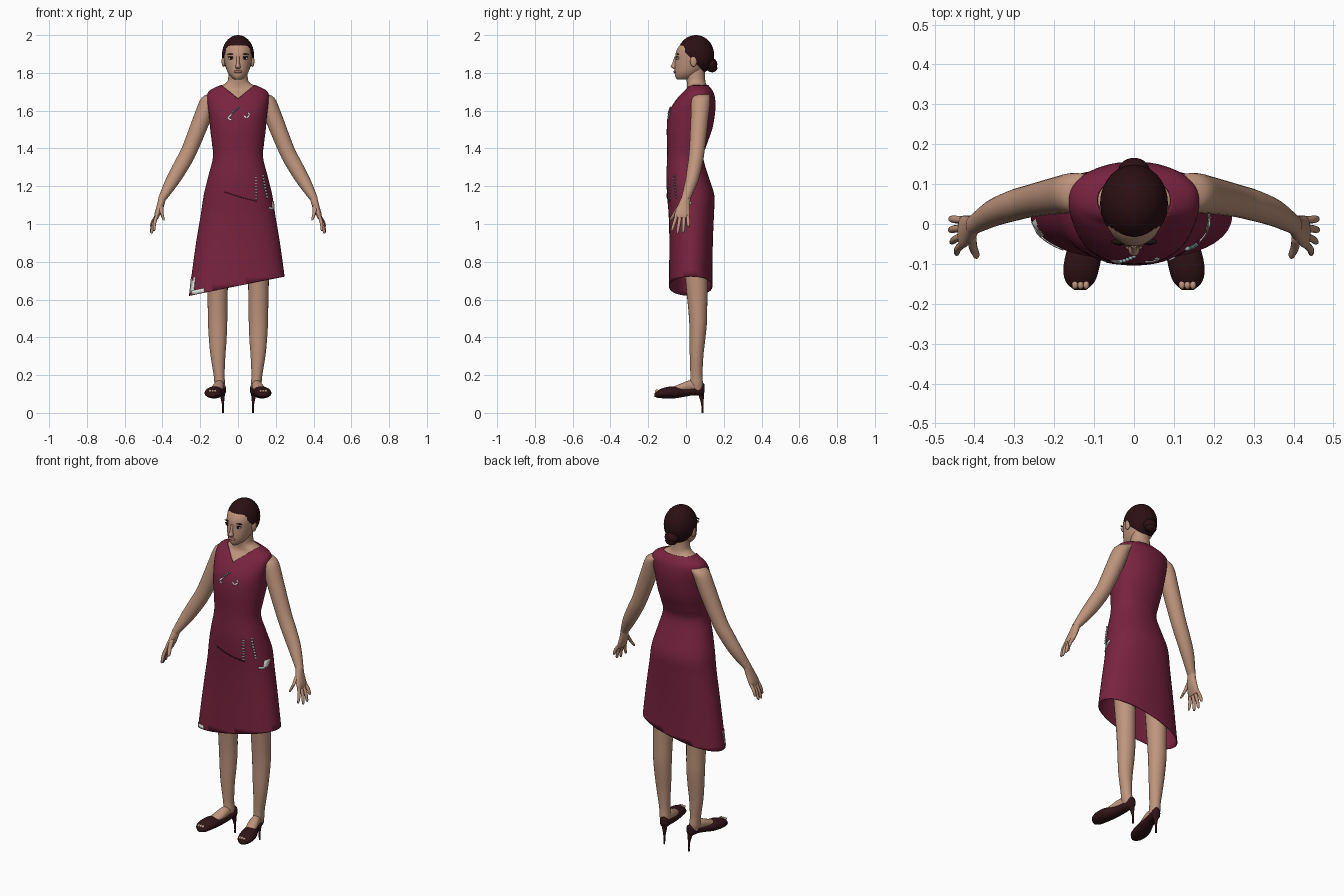
import bpy, bmesh, math
from mathutils import Vector, Matrix

cube = bpy.data.objects.get("Cube")
if cube:
    bpy.data.objects.remove(cube)


def material(name, r, g, b):
    m = bpy.data.materials.new(name)
    m.use_nodes = True
    m.diffuse_color = (r, g, b, 1)
    bsdf = next(n for n in m.node_tree.nodes if n.type == 'BSDF_PRINCIPLED')
    bsdf.inputs["Base Color"].default_value = (r, g, b, 1)
    return m


MAROON = material("maroon cloth", .19, .017, .05)
SEAM = material("dark seam", .06, .006, .015)
SKIN = material("skin", .52, .30, .205)
LIPS = material("lips", .33, .14, .11)
HAIR = material("dark brown hair", .024, .005, .007)
SHOE = material("dark shoe leather", .03, .007, .009)
WHITE = material("white trim", .8, .8, .78)
TEAL = material("grey teal beads", .3, .42, .42)
DARK = material("eye dark", .012, .006, .006)

made = []
X, Y, Z = Vector((1, 0, 0)), Vector((0, 1, 0)), Vector((0, 0, 1))


def finish(name, bm, mat, mirror=False, thick=0):
    bmesh.ops.recalc_face_normals(bm, faces=bm.faces)
    me = bpy.data.meshes.new(name)
    bm.to_mesh(me)
    bm.free()
    me.materials.append(mat)
    ob = bpy.data.objects.new(name, me)
    bpy.context.collection.objects.link(ob)
    if mirror:
        ob.modifiers.new("mirror", 'MIRROR')
    if thick:
        ob.modifiers.new("thickness", 'SOLIDIFY').thickness = thick
    made.append(ob)
    return ob


def smooth_rows(rows, steps):
    """Catmull-Rom interpolation of any tuples."""
    out = []
    for i in range(len(rows) - 1):
        quad = [rows[max(i - 1, 0)], rows[i], rows[i + 1], rows[min(i + 2, len(rows) - 1)]]
        for k in range(steps):
            t = k / steps
            out.append(tuple(
                b + .5 * t * (c - a + t * (2 * a - 5 * b + 4 * c - d + t * (3 * (b - c) + d - a)))
                for a, b, c, d in zip(*quad)))
    return out + [rows[-1]]


def loft_mesh(rows, u=X, v=Y, sides=24, steps=4, power=2, caps=True):
    """Rows of (x, y, z, radius along u, radius along v)."""
    bm = bmesh.new()
    rings = []
    for x, y, z, ru, rv in smooth_rows(rows, steps):
        ring = []
        for i in range(sides):
            a = math.tau * i / sides
            c, s = math.cos(a), math.sin(a)
            c = math.copysign(abs(c) ** (2 / power), c)
            s = math.copysign(abs(s) ** (2 / power), s)
            ring.append(bm.verts.new(Vector((x, y, z)) + u * ru * c + v * rv * s))
        rings.append(ring)
    for lo, hi in zip(rings, rings[1:]):
        for i in range(sides):
            j = (i + 1) % sides
            bm.faces.new((lo[i], lo[j], hi[j], hi[i]))
    if caps:
        bm.faces.new(rings[0])
        bm.faces.new(rings[-1])
    return bm


def loft(name, mat, rows, mirror=False, **kw):
    return finish(name, loft_mesh(rows, **kw), mat, mirror)


def ball(name, mat, centre, radii, mirror=False, seg=20):
    bm = bmesh.new()
    bmesh.ops.create_uvsphere(bm, u_segments=seg, v_segments=seg // 2 + 2, radius=1,
                              matrix=Matrix.Translation(centre) @ Matrix.Diagonal((*radii, 1)))
    return finish(name, bm, mat, mirror)


def stack(rows):
    """Rows of (z, half width, front y, back y) turned into loft rows."""
    return [(0, (f + b) / 2, z, w, (b - f) / 2) for z, w, f, b in rows]


# Dress: lofted, hem cut on a slant, V neck cut out
POWER = 2.2
dress_rows = stack([
    (.56, .267, -.092, .142), (.72, .247, -.09, .14), (.9, .222, -.088, .142),
    (1.05, .197, -.092, .148), (1.15, .182, -.1, .15), (1.25, .158, -.104, .12),
    (1.35, .133, -.1, .092), (1.42, .137, -.1, .11), (1.5, .147, -.102, .138),
    (1.58, .154, -.094, .153), (1.64, .162, -.065, .156), (1.685, .163, -.03, .15),
    (1.712, .143, -.006, .137), (1.735, .092, 0, .118)])
bm = loft_mesh(dress_rows, sides=56, steps=5, power=POWER, caps=False)


def cut(bm, point, normal, clear=False):
    return bmesh.ops.bisect_plane(bm, geom=bm.verts[:] + bm.edges[:] + bm.faces[:],
                                  plane_co=point, plane_no=normal, clear_inner=clear)


cut(bm, (0, 0, .672), (-.2, 0, 1), True)
NECK_Z, SLOPE = 1.665, .8
for s in (-1, 1):
    cut(bm, (0, 0, NECK_Z), (s * SLOPE, 0, 1))
opening = []
for f in bm.faces:
    c = f.calc_center_median()
    if c.y < .05 and c.z > NECK_Z + SLOPE * abs(c.x):
        opening.append(f)
bmesh.ops.delete(bm, geom=opening, context='FACES')
finish("dress", bm, MAROON, thick=.004)

# Chest and neck
loft("neck_and_chest", SKIN, stack([
    (1.58, .14, -.082, .14), (1.64, .15, -.055, .145), (1.685, .152, -.022, .14),
    (1.712, .132, .002, .128), (1.735, .083, .006, .11), (1.755, .056, .004, .103),
    (1.79, .051, .002, .1), (1.84, .05, .01, .1)]), sides=40, power=2.1)

# Head and face
loft("head", SKIN, stack([
    (1.764, .018, -.045, .02), (1.778, .036, -.056, .05), (1.8, .053, -.06, .08),
    (1.83, .065, -.06, .11), (1.87, .074, -.057, .13), (1.91, .077, -.053, .135),
    (1.945, .071, -.034, .13), (1.97, .05, 0, .1), (1.985, .02, .03, .08)]), sides=32)
loft("nose", SKIN, [(0, -.052, 1.888, .008, .008), (0, -.061, 1.85, .009, .012),
                    (0, -.065, 1.833, .014, .016), (0, -.058, 1.821, .009, .007)], sides=12)
ball("lips", LIPS, (0, -.058, 1.806), (.022, .009, .008))
ball("ear", SKIN, (.077, .04, 1.862), (.01, .018, .03), True)
ball("eye_white", WHITE, (.036, -.044, 1.877), (.015, .008, .007), True)
ball("eye_iris", DARK, (.036, -.049, 1.877), (.007, .005, .007), True)
ball("upper_lid", DARK, (.037, -.046, 1.884), (.017, .007, .003), True)
ball("eyebrow", DARK, (.038, -.044, 1.899), (.02, .007, .003), True)

# Hair cap sliced along the hairline, with a bun
bm = bmesh.new()
bmesh.ops.create_uvsphere(bm, u_segments=40, v_segments=24, radius=1,
                          matrix=Matrix.Translation((0, .052, 1.895)) @ Matrix.Diagonal((.085, .097, .105, 1)))
cut(bm, (0, 0, 1.905), (0, 1.05, 1), True)
bmesh.ops.holes_fill(bm, edges=[e for e in bm.edges if e.is_boundary])
finish("hair", bm, HAIR)
ball("bun", HAIR, (0, .133, 1.845), (.04, .033, .034))
ball("bun_coil", HAIR, (0, .138, 1.825), (.034, .028, .022))

# Arms and hands
SLANT = Vector((.9, 0, .43))
loft("arm", SKIN, [
    (.12, .08, 1.68, .045, .025), (.155, .078, 1.65, .05, .042), (.19, .072, 1.56, .047, .046),
    (.258, .058, 1.39, .041, .042), (.3, .047, 1.31, .039, .041), (.352, .028, 1.22, .034, .035),
    (.404, -.003, 1.13, .024, .02)], True, u=Y, v=SLANT)
loft("palm", SKIN, [
    (.4, 0, 1.14, .024, .02), (.413, -.013, 1.09, .034, .019),
    (.428, -.02, 1.05, .041, .015), (.434, -.022, 1.03, .036, .01)], True, u=Y, v=SLANT)


def digit(name, base, tip, r):
    b, t = Vector(base), Vector(tip)
    mid = b.lerp(t, .5) + X * .004
    end = b.lerp(t, .9)
    loft(name, SKIN, [(*b, r, r), (*mid, r, r), (*end, r * .8, r * .8), (*t, r * .3, r * .3)],
         True, u=Y, v=SLANT, sides=10, steps=3)


for name, y0, tip in (("index", -.05, (.446, -.075, .963)), ("middle", -.03, (.459, -.046, .95)),
                      ("ring", -.01, (.463, -.015, .955)), ("little", .01, (.462, .013, .985))):
    digit(name + "_finger", (.43, y0, 1.045), tip, .0095)
digit("thumb", (.405, -.03, 1.1), (.395, -.082, 1.02), .012)

# Legs and feet
loft("leg", SKIN, [
    (.11, .045, .95, .06, .075), (.108, .06, .6, .053, .053), (.108, .064, .48, .051, .047),
    (.107, .06, .38, .046, .041), (.106, .056, .3, .039, .036), (.1, .055, .2, .029, .032),
    (.096, .056, .15, .028, .034), (.093, .06, .115, .022, .026)], True)
loft("foot", SKIN, [
    (.094, .065, .14, .02, .02), (.1, .02, .142, .027, .03), (.11, -.03, .13, .031, .024),
    (.122, -.075, .115, .03, .02)], True, v=Z)

# Peep-toe stiletto shoes
loft("shoe", SHOE, [
    (.085, .098, .13, .01, .02), (.087, .085, .125, .024, .033), (.093, .04, .115, .029, .022),
    (.105, -.01, .109, .035, .024), (.122, -.06, .109, .044, .032), (.132, -.11, .106, .045, .029),
    (.135, -.145, .1, .036, .021), (.135, -.166, .095, .014, .01)], True, v=Z)
loft("stiletto_heel", SHOE, [
    (.08, .088, 0, .005, .005), (.08, .086, .05, .006, .007), (.085, .078, .115, .018, .018)],
    True, sides=12)
for i in range(3):
    ball("toe", SKIN, (.12 + .014 * i, -.153, .116), (.008, .011, .008), True, 12)

# Trims that follow the dress surface
dense = smooth_rows(dress_rows, 5)


def on_dress(x, z, lift=.003):
    for lo, hi in zip(dense, dense[1:]):
        if lo[2] <= z <= hi[2]:
            t = (z - lo[2]) / (hi[2] - lo[2])
            _, yc, _, rx, ry = (a + (b - a) * t for a, b in zip(lo, hi))
            rx, ry = rx + lift, ry + lift
            x = max(-rx, min(rx, x))
            return Vector((x, yc - ry * (1 - abs(x / rx) ** POWER) ** (1 / POWER), z))


def ribbon(name, mat, points, width, parts=6):
    bm = bmesh.new()
    for (x0, z0), (x1, z1) in zip(points, points[1:]):
        d = Vector((x1 - x0, z1 - z0)).normalized() * width / 2
        prev = None
        for i in range(parts + 1):
            t = i / parts
            x, z = x0 + (x1 - x0) * t, z0 + (z1 - z0) * t
            pair = [bm.verts.new(on_dress(x + s * d.y, z - s * d.x)) for s in (-1, 1)]
            if prev:
                bm.faces.new((prev[0], prev[1], pair[1], pair[0]))
            prev = pair
    finish(name, bm, mat, thick=.003)


ribbon("wrap_seam", SEAM, [(-.07, 1.17), (.02, 1.14), (.1, 1.12)], .004)
ribbon("hem_corner", WHITE, [(-.238, .72), (-.247, .635), (-.18, .65)], .022)
ribbon("chest_clasp_right", WHITE, [(-.03, 1.585), (-.055, 1.56), (-.035, 1.55)], .008)
ribbon("chest_clasp_left", WHITE, [(.03, 1.575), (.045, 1.56), (.062, 1.575), (.055, 1.59)], .008)
ribbon("hip_clasp", WHITE, [(.188, 1.12), (.187, 1.08), (.165, 1.085)], .01)
for i in range(5):
    ball("chest_bead", TEAL, on_dress(-.032 + .008 * i, 1.585 + .008 * i), (.006, .005, .005), seg=8)
for i in range(8):
    z = 1.255 - .016 * i
    ball("hip_bead", TEAL, on_dress(.133 + .003 * i, z), (.008, .006, .006), seg=8)
    ribbon("hip_stitch", WHITE, [(.088, z - .01), (.104, z - .01)], .005, 2)

# Smooth shading with sharp rims kept
bpy.ops.object.select_all(action='DESELECT')
for ob in made:
    ob.select_set(True)
bpy.context.view_layer.objects.active = made[0]
bpy.ops.object.shade_smooth_by_angle(angle=math.radians(50))
